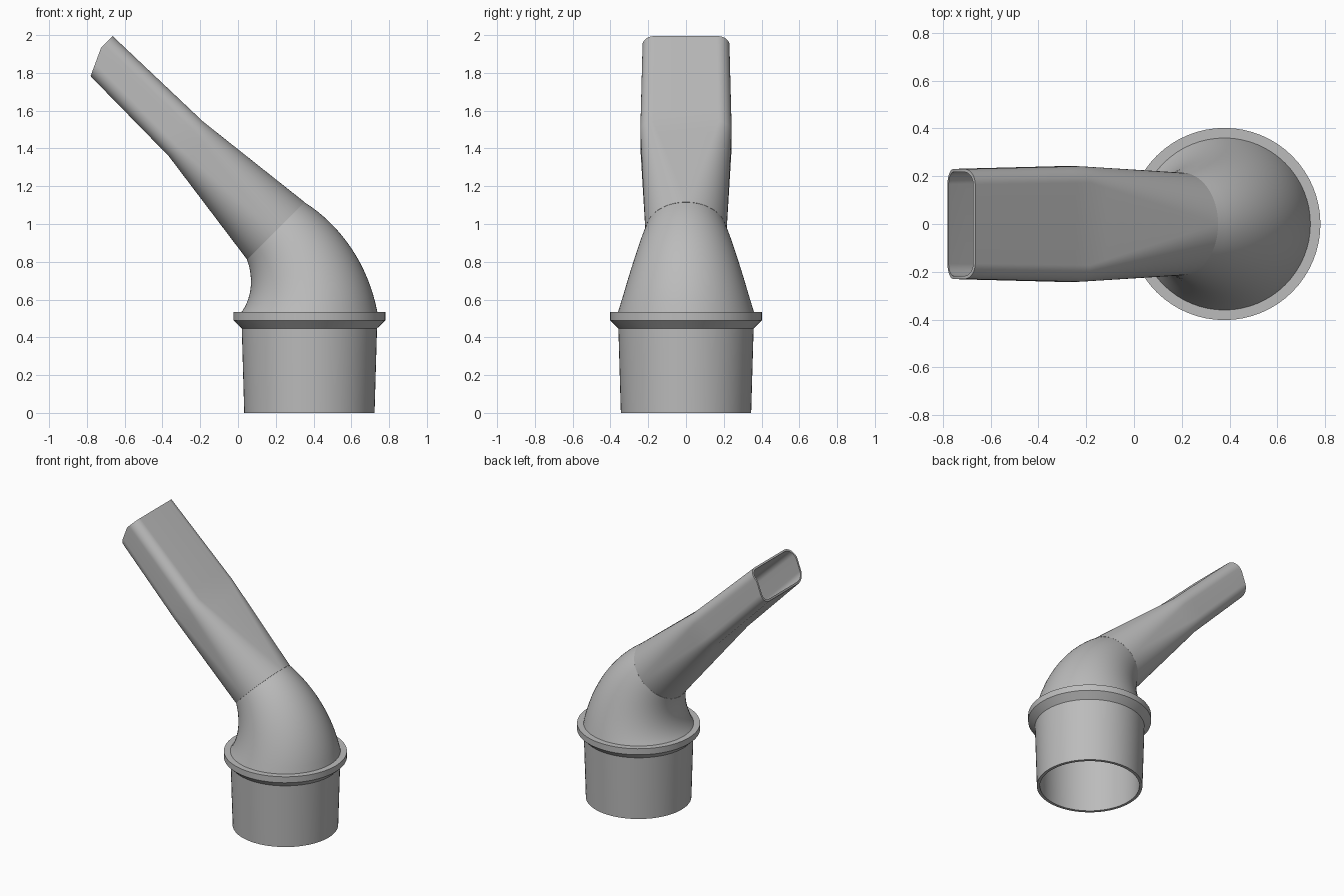
import bpy, bmesh
from math import sin, cos, pi
from mathutils import Vector

cube = bpy.data.objects.get("Cube")
if cube:
    bpy.data.objects.remove(cube)

grey = bpy.data.materials.new("plain grey")
grey.use_nodes = True
colour = (0.5, 0.5, 0.5, 1)
grey.diffuse_color = colour
grey.node_tree.nodes["Principled BSDF"].inputs["Base Color"].default_value = colour

STEPS = 16      # segments per rounded corner
BEND = pi / 4   # tilt of the spout


def ring(x, z, tilt, width, height, radius, cut=0):
    """Rounded rectangle in a tilted plane; a circle when all sizes are equal."""
    u = Vector((cos(tilt), 0, sin(tilt)))
    axis = Vector((-sin(tilt), 0, cos(tilt)))
    flat_w, flat_h = width - radius, height - radius
    crease = 0.6 * flat_h
    outline = []
    for k, (sw, sh) in enumerate(((1, 1), (-1, 1), (-1, -1), (1, -1))):
        if k in (0, 2):     # crease point on each side wall
            outline.append((sw * width, crease))
        for i in range(STEPS + 1):
            a = (k + i / STEPS) * pi / 2
            outline.append((sw * flat_w + radius * cos(a), sh * flat_h + radius * sin(a)))
    # reorder so the crease of the left wall sits between its two corners
    points = []
    for w, v in outline:
        back = cut * max(0, crease - v)
        points.append(Vector((x, 0, z)) + u * v + Vector((0, w, 0)) - axis * back)
    return points


def circle(x, z, tilt, r):
    return ring(x, z, tilt, r, r, r)


def loft(name, rings):
    """Skin a closed sequence of rings: outside first, then back along the inside."""
    bm = bmesh.new()
    loops = [[bm.verts.new(p) for p in r] for r in rings]
    n = len(loops[0])
    for a, b in zip(loops, loops[1:] + loops[:1]):
        for i in range(n):
            j = (i + 1) % n
            bm.faces.new((a[i], a[j], b[j], b[i]))
    bmesh.ops.remove_doubles(bm, verts=bm.verts, dist=1e-5)
    bmesh.ops.recalc_face_normals(bm, faces=bm.faces)
    mesh = bpy.data.meshes.new(name)
    bm.to_mesh(mesh)
    bm.free()
    mesh.materials.append(grey)
    obj = bpy.data.objects.new(name, mesh)
    bpy.context.collection.objects.link(obj)
    bpy.ops.object.select_all(action='DESELECT')
    obj.select_set(True)
    bpy.context.view_layer.objects.active = obj
    bpy.ops.object.shade_smooth_by_angle(angle=0.45)


# Round socket with its flange
BASE_X = 0.378
profile = [(0.345, 0), (0.358, 0.447), (0.402, 0.49), (0.402, 0.533),
           (0.36, 0.533), (0.335, 0.533), (0.325, 0)]
loft("socket_collar", [circle(BASE_X, z, 0, r) for r, z in profile])

# Tapering elbow swept around a pivot
PIVOT_X, PIVOT_Z, SWEEP = -0.23, 0.533, 0.608


def elbow_rings(wall):
    out = []
    for i in range(17):
        t = i / 16
        a = t * BEND
        out.append(circle(PIVOT_X + SWEEP * cos(a), PIVOT_Z + SWEEP * sin(a), a,
                          0.36 + (0.215 - 0.36) * t - wall))
    return out


loft("elbow", elbow_rings(0) + elbow_rings(0.02)[::-1])

# Spout: round to flat transition, then the flat mouthpiece with a trimmed lip
# each station: x, z, half width, half height, corner radius, lip cut
stations = [(0.2, 0.964, 0.215, 0.215, 0.215, 0),
            (-0.275, 1.45, 0.242, 0.129, 0.07, 0),
            (-0.746, 1.913, 0.23, 0.116, 0.065, 0.46)]


def spout_rings(wall):
    out = []
    for a, b in zip(stations, stations[1:]):
        for i in range(9):
            t = i / 8
            x, z, w, h, r, _ = [p + (q - p) * t for p, q in zip(a, b)]
            cut = b[5] if t == 1 else 0
            if i or a is stations[0]:
                out.append(ring(x, z, BEND, w - wall, h - wall, r - wall, cut))
    return out


loft("spout", spout_rings(0) + spout_rings(0.013)[::-1])
